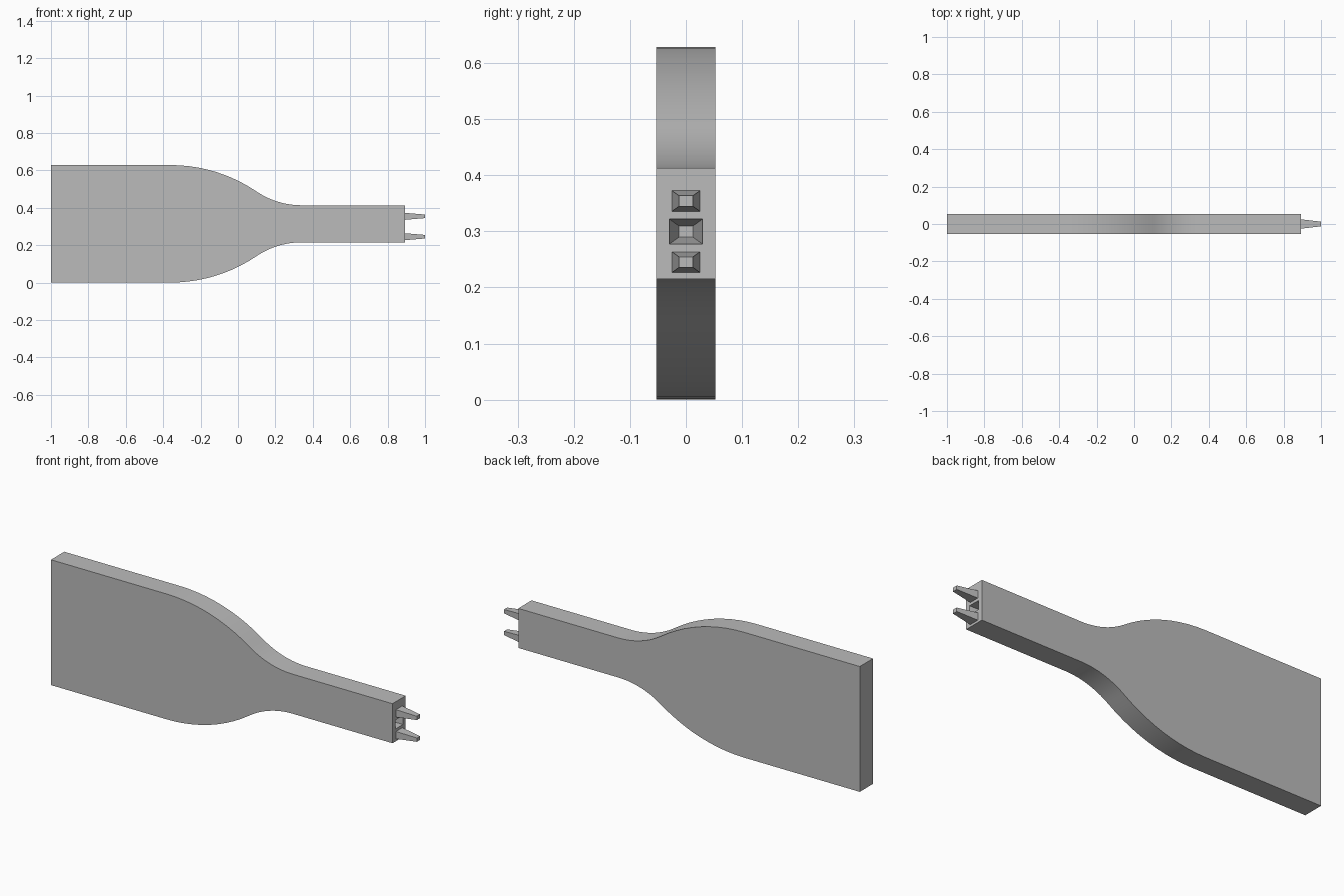
import bpy, bmesh, math

cube = bpy.data.objects.get("Cube")
if cube:
    bpy.data.objects.remove(cube)

grey = bpy.data.materials.new("light grey")
grey.use_nodes = True
colour = (0.5, 0.5, 0.5, 1)
grey.diffuse_color = colour
grey.node_tree.nodes["Principled BSDF"].inputs["Base Color"].default_value = colour

MID_Z = 0.314      # body centre line
PLUG_Z = 0.2995    # socket height
HALF_Y = 0.0525
END_X = 0.893      # face that carries the pins


def make_object(name, bm):
    bmesh.ops.recalc_face_normals(bm, faces=bm.faces)
    mesh = bpy.data.meshes.new(name)
    bm.to_mesh(mesh)
    bm.free()
    mesh.materials.append(grey)
    obj = bpy.data.objects.new(name, mesh)
    bpy.context.collection.objects.link(obj)
    return obj


def tapered_block(name, z, start, end):
    """Square frustum along x; start and end are (x, half y, half z)."""
    bm = bmesh.new()
    rings = [[bm.verts.new((x, sy * hy, z + sz * hz))
              for sy, sz in ((-1, -1), (1, -1), (1, 1), (-1, 1))]
             for x, hy, hz in (start, end)]
    for ring in rings:
        bm.faces.new(ring)
    for i in range(4):
        j = (i + 1) % 4
        bm.faces.new((rings[0][i], rings[0][j], rings[1][j], rings[1][i]))
    return make_object(name, bm)


# Half outline: wide end, two tangent arcs, narrow neck
WIDE, NECK, X0, X1 = 0.314, 0.099, -0.36, 0.34
sweep = 2 * math.atan((WIDE - NECK) / (X1 - X0))
total_r = (X1 - X0) / math.sin(sweep)
r_out, r_in = total_r * 0.655, total_r * 0.345
angles = [sweep * i / 10 for i in range(11)]
upper = [(-1, WIDE)]
upper += [(X0 + r_out * math.sin(a), WIDE - r_out * (1 - math.cos(a))) for a in angles]
upper += [(X1 - r_in * math.sin(a), NECK + r_in * (1 - math.cos(a))) for a in angles[-2::-1]]
upper += [(END_X, NECK)]
outline = upper + [(x, -h) for x, h in reversed(upper)]

# Body: extruded outline
bm = bmesh.new()
front = bm.faces.new([bm.verts.new((x, -HALF_Y, MID_Z + h)) for x, h in outline])
extruded = bmesh.ops.extrude_face_region(bm, geom=[front], use_keep_orig=True)
for item in extruded["geom"]:
    if isinstance(item, bmesh.types.BMVert):
        item.co.y = HALF_Y
body = make_object("body", bm)

# Tapered socket cut into the neck end
cutter = tapered_block("socket_cutter", PLUG_Z,
                       (END_X, 0.03, 0.0225), (END_X - 0.105, 0.0125, 0.01))
for v in cutter.data.vertices:
    if v.co.x > END_X - 0.01:
        v.co.x += 0.001
cut = body.modifiers.new("socket", 'BOOLEAN')
cut.operation = 'DIFFERENCE'
cut.solver = 'EXACT'
cut.object = cutter
bpy.context.view_layer.objects.active = body
body.select_set(True)
bpy.ops.object.modifier_apply(modifier=cut.name)
bpy.data.objects.remove(cutter)
bpy.ops.object.shade_smooth_by_angle(angle=math.radians(30))

# Two tapered pins
for name, side in (("upper_pin", 1), ("lower_pin", -1)):
    tapered_block(name, PLUG_Z + side * 0.0545,
                  (END_X, 0.025, 0.0185), (1, 0.0125, 0.0095))
